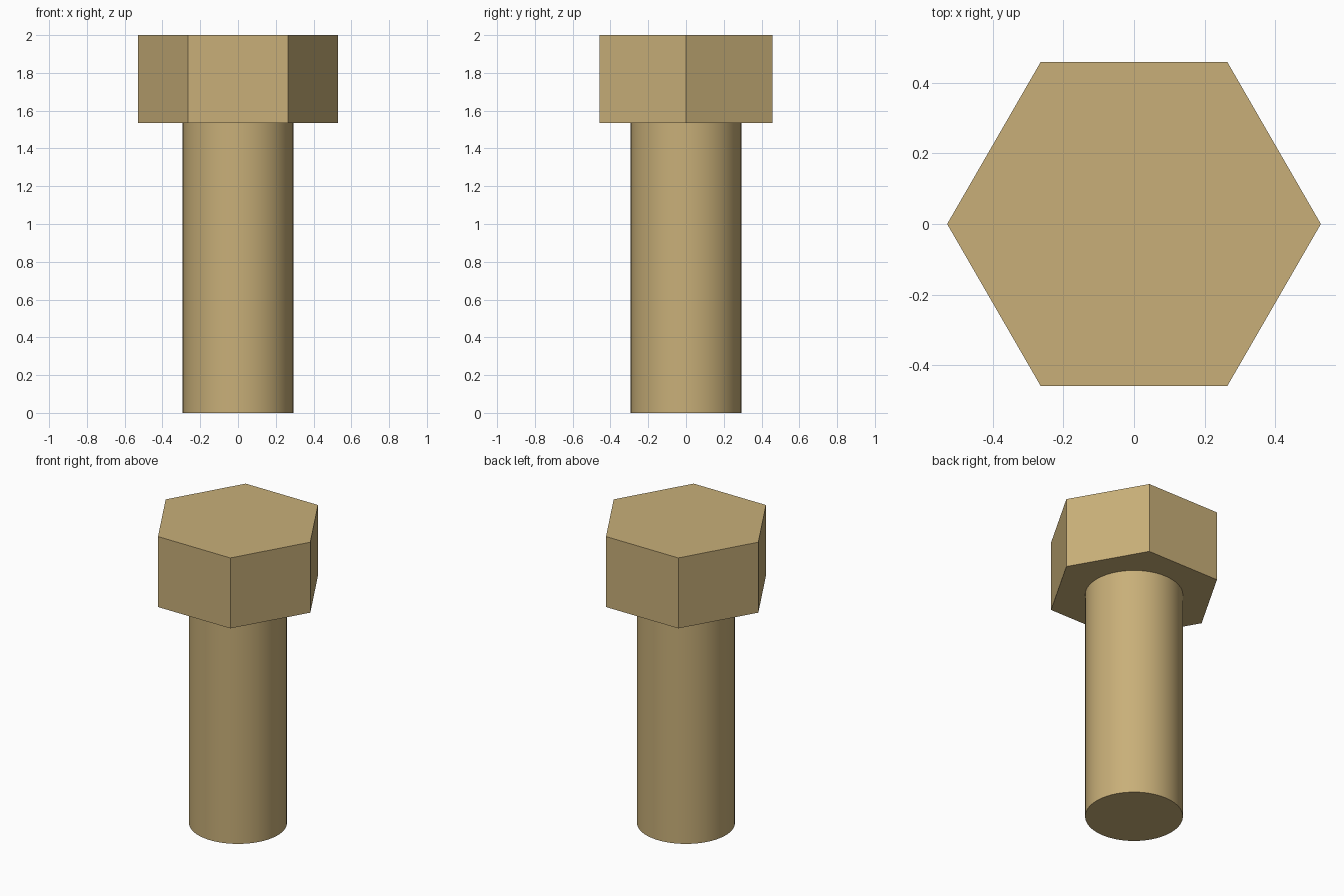
import bpy
from math import pi, radians

if "Cube" in bpy.data.objects:
    bpy.data.objects.remove(bpy.data.objects["Cube"])

HEAD_BOTTOM = 1.534
HEIGHT = 2.0

brass = bpy.data.materials.new("brass")
brass.diffuse_color = (0.58, 0.43, 0.19, 1)
brass.use_nodes = True
brass.node_tree.nodes["Principled BSDF"].inputs["Base Color"].default_value = brass.diffuse_color


def prism(name, sides, radius, z0, z1, turn=0.0):
    """Upright prism or cylinder between two heights."""
    bpy.ops.mesh.primitive_cylinder_add(
        vertices=sides, radius=radius, depth=z1 - z0,
        location=(0, 0, (z0 + z1) / 2), rotation=(0, 0, turn))
    ob = bpy.context.object
    ob.name = name
    bpy.ops.object.transform_apply(location=True, rotation=True, scale=True)
    ob.data.materials.append(brass)
    return ob


# Hexagonal head, corners pointing along x
prism("bolt_head", 6, 0.529, HEAD_BOTTOM, HEIGHT, pi / 2)

# Round shank, set slightly into the head
prism("bolt_shank", 64, 0.293, 0, HEAD_BOTTOM + 0.01)
bpy.ops.object.shade_smooth_by_angle(angle=radians(30))
